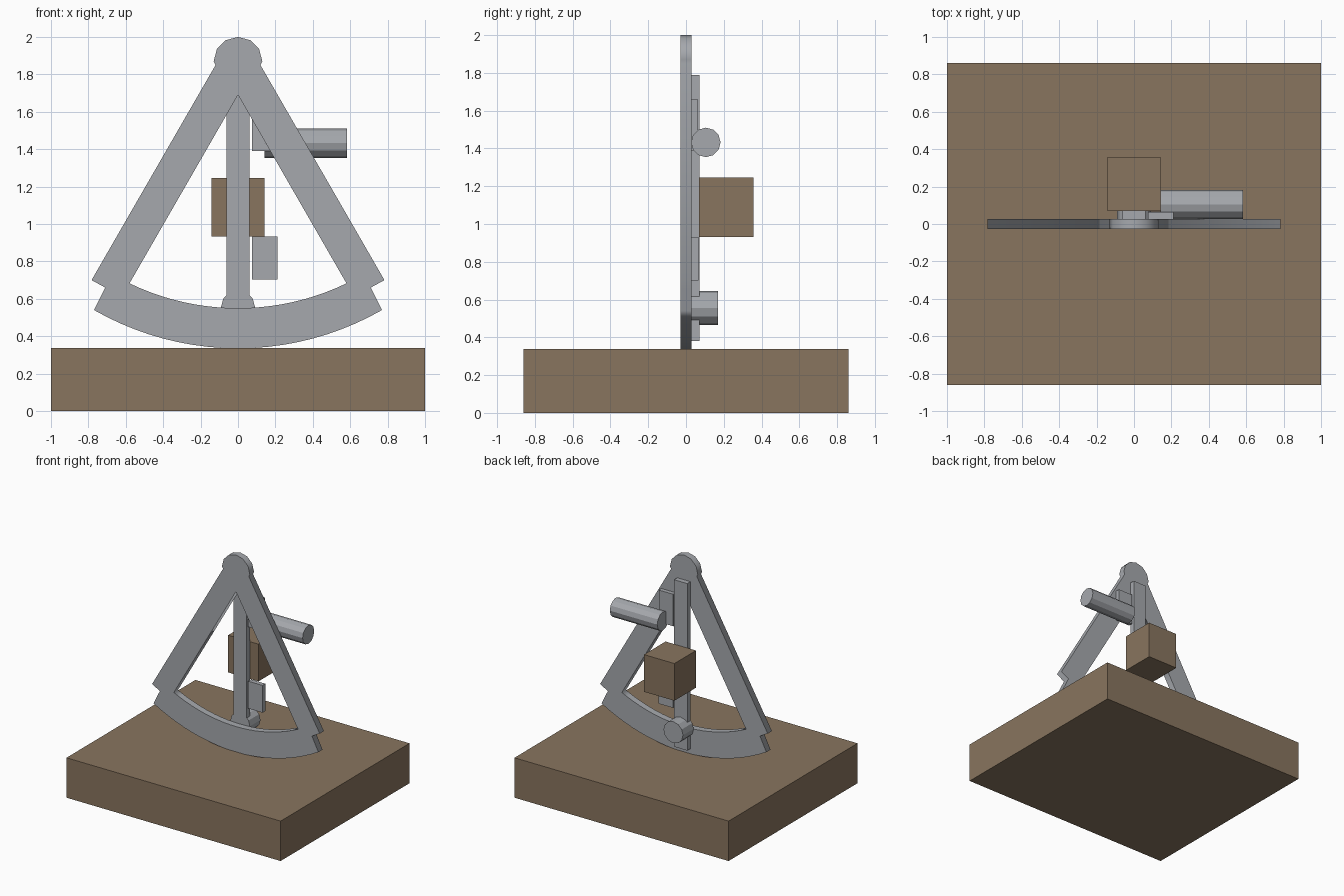
import bpy, math

if "Cube" in bpy.data.objects:
    bpy.data.objects.remove(bpy.data.objects["Cube"])


def material(name, color):
    m = bpy.data.materials.new(name)
    m.diffuse_color = (*color, 1)
    m.use_nodes = True
    m.node_tree.nodes["Principled BSDF"].inputs["Base Color"].default_value = m.diffuse_color
    return m


wood = material("brown wood", (0.25, 0.178, 0.114))
metal = material("grey metal", (0.38, 0.395, 0.42))


def box(name, mat, x0, x1, y0, y1, z0, z1):
    bpy.ops.mesh.primitive_cube_add(
        size=1, location=((x0 + x1) / 2, (y0 + y1) / 2, (z0 + z1) / 2))
    o = bpy.context.object
    o.name = name
    o.scale = (x1 - x0, y1 - y0, z1 - z0)
    o.data.materials.append(mat)


def cylinder(name, mat, radius, length, location, rotation):
    bpy.ops.mesh.primitive_cylinder_add(
        vertices=12, radius=radius, depth=length, location=location, rotation=rotation)
    o = bpy.context.object
    o.name = name
    o.data.materials.append(mat)


def arc(radius, x_end, steps=20, center_z=1.884):
    """Points of a hanging arc from +x_end to -x_end."""
    a = math.asin(x_end / radius)
    angles = [a - 2 * a * i / steps for i in range(steps + 1)]
    return [(radius * math.sin(t), center_z - radius * math.cos(t)) for t in angles]


# Sextant frame: outer outline with a fan-shaped opening
half = [(0.065, 1.983), (0.113, 1.935), (0.13, 1.87), (0.12, 1.85),
        (0.783, 0.70), (0.71, 0.66)]
outer = [(0, 2.0)] + half + arc(1.549, 0.77) + [(-x, z) for x, z in reversed(half)]
inner = [(0, 1.69)] + arc(1.334, 0.58)
curve = bpy.data.curves.new("frame_outline", 'CURVE')
curve.dimensions = '2D'
curve.fill_mode = 'BOTH'
curve.extrude = 0.028
for outline in (outer, inner):
    spline = curve.splines.new('POLY')
    spline.points.add(len(outline) - 1)
    for p, (x, z) in zip(spline.points, outline):
        p.co = (x, z, 0, 1)
    spline.use_cyclic_u = True
frame = bpy.data.objects.new("sextant_frame", curve)
bpy.context.collection.objects.link(frame)
frame.rotation_euler = (math.pi / 2, 0, 0)
curve.materials.append(metal)
bpy.ops.object.select_all(action='DESELECT')
frame.select_set(True)
bpy.context.view_layer.objects.active = frame
bpy.ops.object.convert(target='MESH')

# Base block and handle
box("base", wood, -1, 1, -0.86, 0.86, 0, 0.337)
box("handle", wood, -0.142, 0.142, 0.07, 0.358, 0.932, 1.246)

# Index arm and the two mirror plates behind the frame
box("index_arm", metal, -0.062, 0.062, 0.028, 0.071, 0.38, 1.79)
box("upper_mirror", metal, 0.075, 0.21, 0.028, 0.063, 1.39, 1.66)
box("lower_mirror", metal, 0.075, 0.21, 0.028, 0.066, 0.702, 0.932)

# Telescope and clamp knob
cylinder("telescope", metal, 0.078, 0.443, (0.3625, 0.105, 1.432), (0, math.pi / 2, 0))
cylinder("clamp_knob", metal, 0.091, 0.142, (0, 0.099, 0.555), (math.pi / 2, 0, 0))
